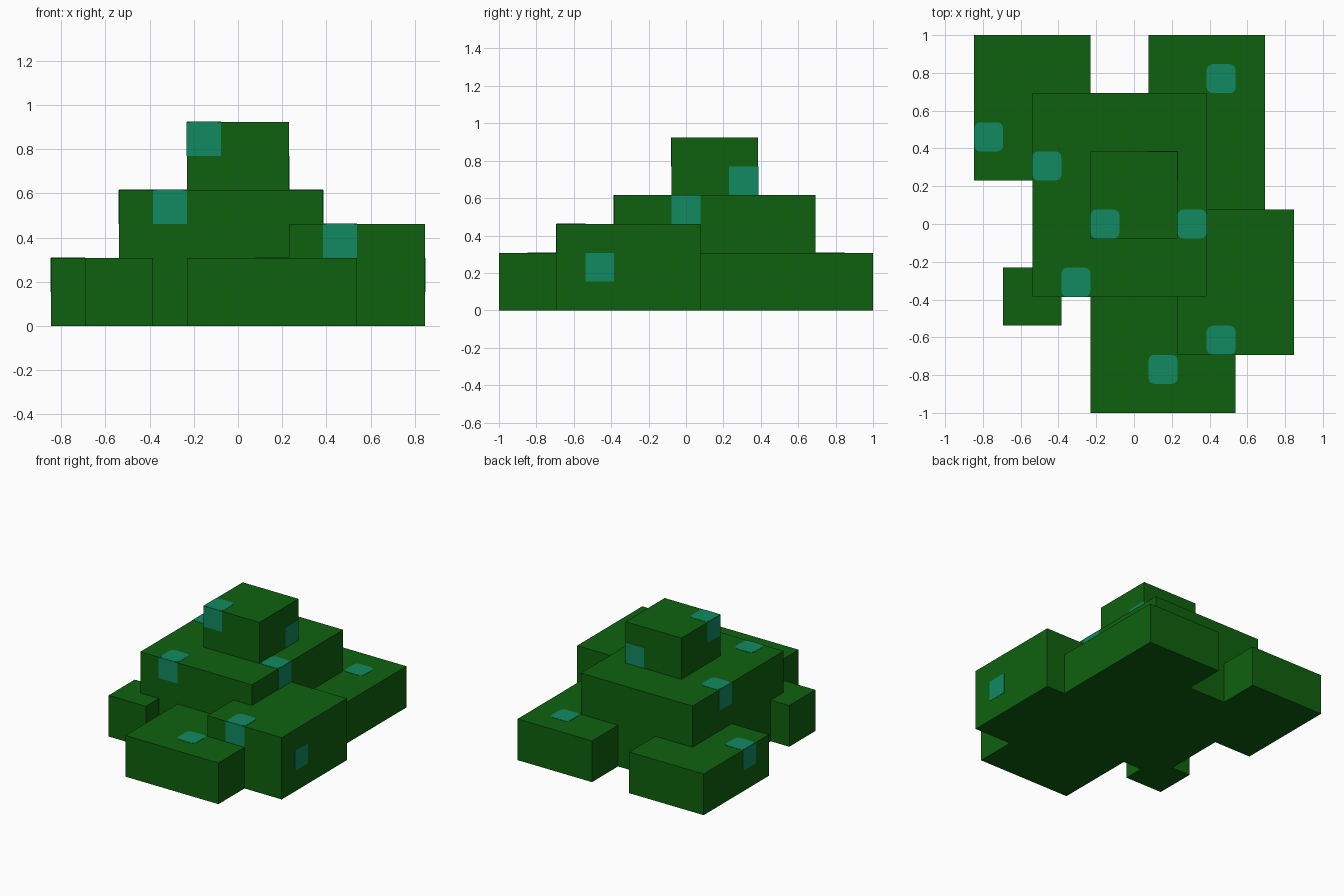
import bpy, bmesh, math
from mathutils import Vector

cube = bpy.data.objects.get("Cube")
if cube:
    bpy.data.objects.remove(cube, do_unlink=True)

U = 2 / 13      # grid unit: the bush is 13 units long
PROUD = 0.002   # how far the patches stand off the foliage


def material(name, rgb):
    m = bpy.data.materials.new(name)
    m.use_nodes = True
    m.diffuse_color = (*rgb, 1)
    bsdf = m.node_tree.nodes["Principled BSDF"]
    bsdf.inputs["Base Color"].default_value = (*rgb, 1)
    bsdf.inputs["Roughness"].default_value = 0.9
    return m


leaf_green = material("leaf green", (0.0045, 0.12, 0.0045))
patch_teal = material("patch teal", (0.0055, 0.254, 0.12))


def finish(name, bm, mat):
    bmesh.ops.recalc_face_normals(bm, faces=bm.faces)
    mesh = bpy.data.meshes.new(name)
    bm.to_mesh(mesh)
    bm.free()
    mesh.materials.append(mat)
    ob = bpy.data.objects.new(name, mesh)
    bpy.context.collection.objects.link(ob)
    return ob


def block(name, x, y, z):
    """Box between grid limits (low, high) on each axis."""
    bm = bmesh.new()
    bmesh.ops.create_cube(bm, size=1)
    for v in bm.verts:
        v.co = Vector([U * (lim[0] if c < 0 else lim[1])
                       for c, lim in zip(v.co, (x, y, z))])
    return finish(name, bm, leaf_green)


def patch(name, cell, axis, sign):
    """One-unit plate on the face of a grid cell; rounded corners on top faces."""
    a, b = [i for i in range(3) if i != axis]
    radius = 0.2 if axis == 2 else 0
    outline = []
    for k, (ca, cb) in enumerate(((1, 1), (0, 1), (0, 0), (1, 0))):
        for s in (range(4) if radius else range(1)):
            t = math.radians(90 * k + 30 * s)
            pa = ca + radius * (math.cos(t) + 1 - 2 * ca)
            pb = cb + radius * (math.sin(t) + 1 - 2 * cb)
            if not radius:
                pa, pb = ca, cb
            p = [0, 0, 0]
            p[a] = (cell[a] + pa) * U
            p[b] = (cell[b] + pb) * U
            p[axis] = (cell[axis] + (sign > 0)) * U - sign * PROUD
            outline.append(p)
    bm = bmesh.new()
    face = bm.faces.new([bm.verts.new(p) for p in outline])
    out = bmesh.ops.extrude_face_region(bm, geom=[face])
    offset = Vector((0, 0, 0))
    offset[axis] = sign * 2 * PROUD
    bmesh.ops.translate(bm, vec=offset, verts=[
        g for g in out["geom"] if isinstance(g, bmesh.types.BMVert)])
    return finish(name, bm, patch_teal)


# Foliage blocks
block("middle_foliage", (-3.5, 2.5), (-2.5, 4.5), (0, 4))
block("top_foliage", (-1.5, 1.5), (-0.5, 2.5), (4, 6))
block("side_foliage", (1.5, 5.5), (-4.5, 0.5), (0, 3))
block("front_foliage", (-1.5, 3.5), (-6.5, -2.5), (0, 2))
block("back_left_foliage", (0.5, 4.5), (0.5, 6.5), (0, 2))
block("back_right_foliage", (-5.5, -1.5), (1.5, 6.5), (0, 2))
block("small_foliage", (-4.5, -2.5), (-3.5, -1.5), (0, 2))

# Patches: low corner of the grid cell, then the faces of it that are coloured
X, Y, Z = 0, 1, 2
patches = {
    "back_left_patch": ((2.5, 4.5, 1), [(Z, 1)]),
    "back_right_patch": ((-5.5, 2.5, 1), [(Z, 1), (X, -1)]),
    "middle_right_patch": ((-3.5, 1.5, 3), [(Z, 1), (X, -1)]),
    "middle_front_patch": ((-2.5, -2.5, 3), [(Z, 1), (Y, -1)]),
    "middle_left_patch": ((1.5, -0.5, 3), [(Z, 1), (X, 1)]),
    "top_corner_patch": ((-1.5, -0.5, 5), [(Z, 1), (Y, -1), (X, -1)]),
    "top_back_patch": ((0.5, 1.5, 4), [(X, 1), (Y, 1)]),
    "side_front_patch": ((2.5, -4.5, 2), [(Z, 1), (Y, -1)]),
    "side_outer_patch": ((4.5, -3.5, 1), [(X, 1)]),
    "front_patch": ((0.5, -5.5, 1), [(Z, 1)]),
}
for name, (cell, sides) in patches.items():
    for i, (axis, sign) in enumerate(sides):
        patch(f"{name}_{i + 1}", cell, axis, sign)
